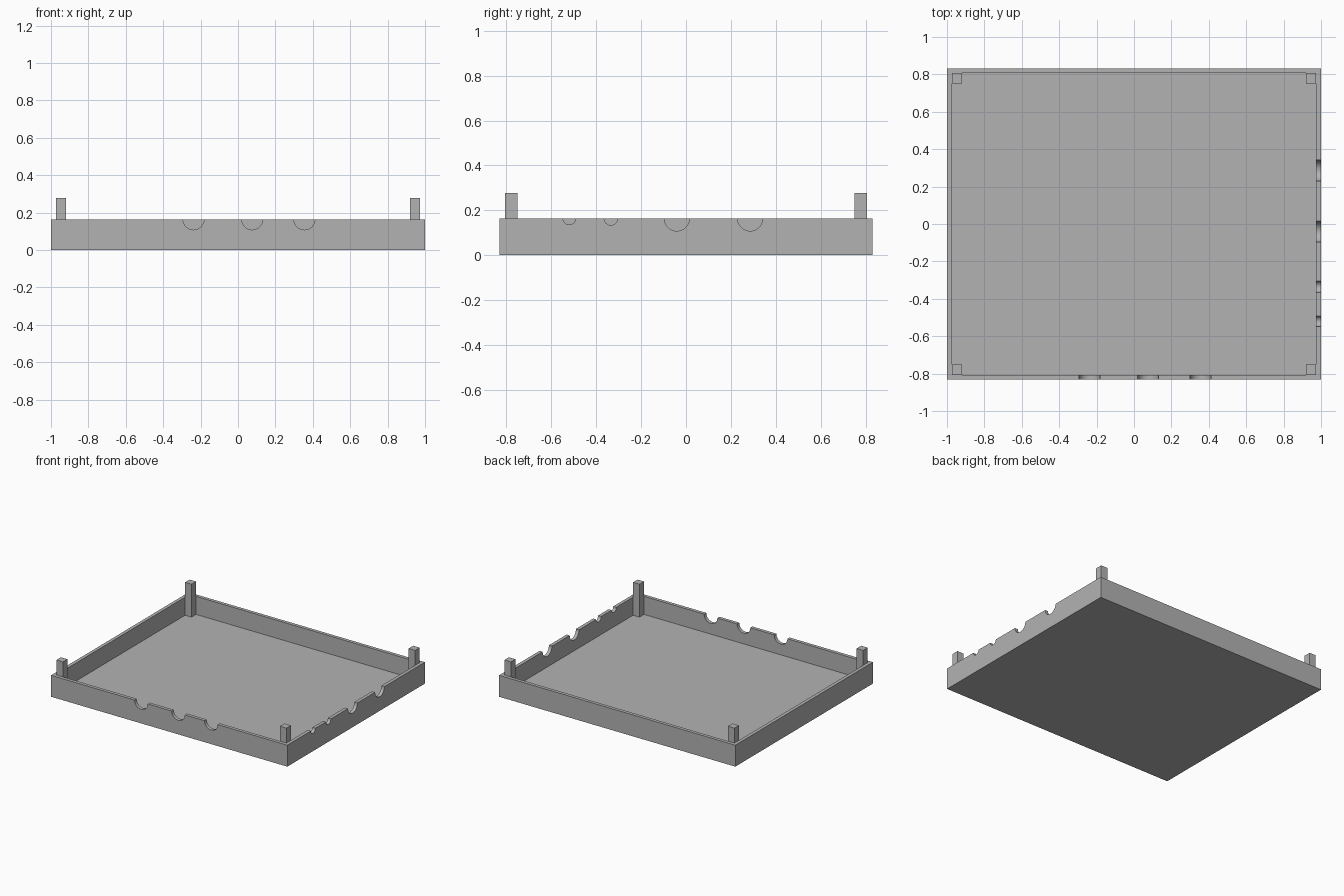
import bpy, bmesh, math
from mathutils import Matrix, Vector

if "Cube" in bpy.data.objects:
    bpy.data.objects.remove(bpy.data.objects["Cube"])

HALF_X, HALF_Y, HEIGHT = 1.0, 0.832, 0.164
WALL, FLOOR = 0.026, 0.026
POST, POST_TOP = 0.055, 0.278

grey = bpy.data.materials.new("plain grey")
grey.use_nodes = True
colour = (0.45, 0.45, 0.45, 1)
grey.diffuse_color = colour
grey.node_tree.nodes["Principled BSDF"].inputs["Base Color"].default_value = colour


def add_object(name, bm):
    mesh = bpy.data.meshes.new(name)
    bm.to_mesh(mesh)
    bm.free()
    mesh.materials.append(grey)
    obj = bpy.data.objects.new(name, mesh)
    bpy.context.collection.objects.link(obj)
    return obj


def box(low, high):
    bm = bmesh.new()
    low, high = Vector(low), Vector(high)
    bmesh.ops.create_cube(bm, size=1, matrix=Matrix.Translation((low + high) / 2)
                          @ Matrix.Diagonal((*(high - low), 1)))
    return bm


# Open tray: a block with its top inset and pushed down to the floor
bm = box((-HALF_X, -HALF_Y, 0), (HALF_X, HALF_Y, HEIGHT))
top = max(bm.faces, key=lambda f: f.calc_center_median().z)
bmesh.ops.inset_region(bm, faces=[top], thickness=WALL, use_even_offset=True)
pushed = bmesh.ops.extrude_discrete_faces(bm, faces=[top])["faces"]
for v in pushed[0].verts:
    v.co.z = FLOOR
bmesh.ops.recalc_face_normals(bm, faces=bm.faces)
tray = add_object("tray", bm)

# Half-round cable notches along the front and left rims: position, radius
front_notches = [(-0.238, 0.056), (0.076, 0.056), (0.355, 0.056)]
side_notches = [(-0.52, 0.028), (-0.335, 0.03), (-0.041, 0.056), (0.286, 0.056)]


def notch(bm, centre, radius, axis):
    matrix = Matrix.Translation(centre) @ Matrix.Rotation(math.pi / 2, 4, axis)
    bmesh.ops.create_cone(bm, cap_ends=True, segments=40, radius1=radius,
                          radius2=radius, depth=WALL * 4, matrix=matrix)


bm = bmesh.new()
for x, r in front_notches:
    notch(bm, (x, -HALF_Y, HEIGHT), r, 'X')
for y, r in side_notches:
    notch(bm, (HALF_X, y, HEIGHT), r, 'Y')
cutter = add_object("notch_cutter", bm)
cutter.hide_render = True

cut = tray.modifiers.new("notches", 'BOOLEAN')
cut.operation = 'DIFFERENCE'
cut.solver = 'EXACT'
cut.object = cutter
bpy.ops.object.select_all(action='DESELECT')
bpy.context.view_layer.objects.active = tray
tray.select_set(True)
bpy.ops.object.modifier_apply(modifier=cut.name)
bpy.data.objects.remove(cutter)
bpy.ops.object.shade_smooth_by_angle(angle=math.radians(30))

# Square corner posts standing on the floor inside the walls
for y_name, sy in (("front", -1), ("back", 1)):
    for x_name, sx in (("left", 1), ("right", -1)):
        cx = sx * (HALF_X - WALL - POST / 2)
        cy = sy * (HALF_Y - WALL - POST / 2)
        add_object(f"{y_name}_{x_name}_post",
                   box((cx - POST / 2, cy - POST / 2, FLOOR),
                       (cx + POST / 2, cy + POST / 2, POST_TOP)))
